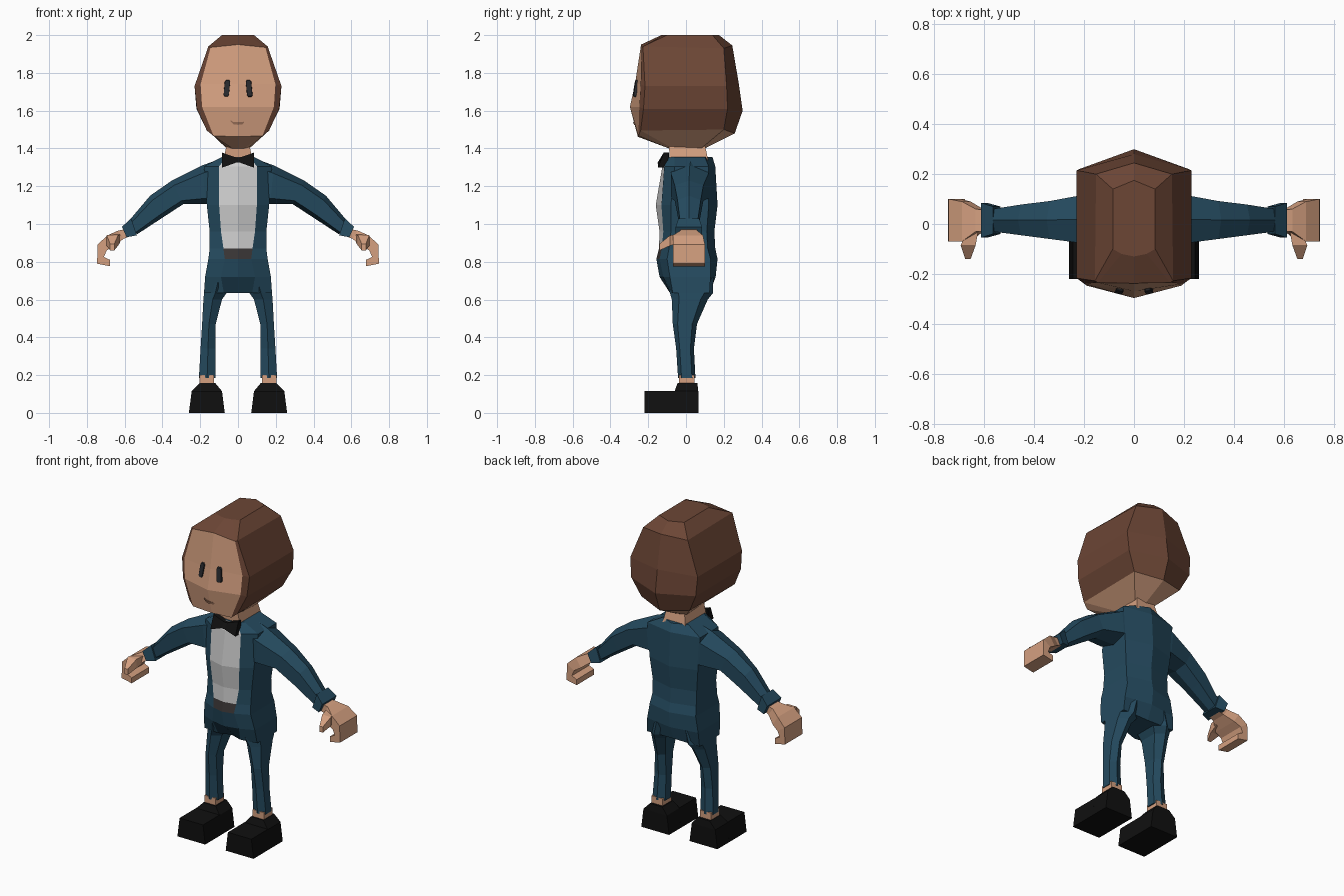
import bpy, bmesh
from mathutils import Vector

if "Cube" in bpy.data.objects:
    bpy.data.objects.remove(bpy.data.objects["Cube"])


def material(name, r, g, b):
    m = bpy.data.materials.new(name)
    m.use_nodes = True
    m.diffuse_color = (r, g, b, 1)
    bsdf = m.node_tree.nodes["Principled BSDF"]
    bsdf.inputs["Base Color"].default_value = (r, g, b, 1)
    bsdf.inputs["Roughness"].default_value = 0.8
    return m


SKIN = material("skin", 0.665, 0.352, 0.216)
HAIR = material("brown_hair", 0.15, 0.061, 0.036)
SUIT = material("blue_suit", 0.018, 0.069, 0.114)
SHIRT = material("white_shirt", 0.61, 0.61, 0.61)
BLACK = material("black", 0.005, 0.005, 0.005)
BELT = material("dark_belt", 0.04, 0.035, 0.035)
EYE = material("eye_grey", 0.022, 0.023, 0.027)
LIP = material("lip", 0.36, 0.18, 0.11)


def loft(name, rings, mats, rule=None):
    """Skin a list of equal rings; rule(row, column) picks the material."""
    bm = bmesh.new()
    rows = [[bm.verts.new(p) for p in ring] for ring in rings]
    n = len(rows[0])
    for r in range(len(rows) - 1):
        for c in range(n):
            d = (c + 1) % n
            f = bm.faces.new((rows[r][c], rows[r][d], rows[r + 1][d], rows[r + 1][c]))
            f.material_index = rule(r, c) if rule else 0
    bm.faces.new(rows[0])
    bm.faces.new(rows[-1])
    bmesh.ops.recalc_face_normals(bm, faces=bm.faces)
    mesh = bpy.data.meshes.new(name)
    bm.to_mesh(mesh)
    bm.free()
    for m in mats:
        mesh.materials.append(m)
    ob = bpy.data.objects.new(name, mesh)
    bpy.context.collection.objects.link(ob)
    return ob


def pair(name, rings, mat):
    """Left part plus its mirrored right twin."""
    for side, s in (("left_", 1), ("right_", -1)):
        loft(side + name, [[(s * x, y, z) for x, y, z in r] for r in rings], [mat])


def symmetric(half):
    """Half ring from front centre to back centre, closed by mirroring."""
    return half + [(-x, y, z) for x, y, z in half[-2:0:-1]]


def rect(z, x0, x1, y0, y1):
    return [(x0, y0, z), (x1, y0, z), (x1, y1, z), (x0, y1, z)]


# Head: columns are face centre, face edge, hair edge, back corner, back centre
head = [
    [(0, -.13, 2), (.05, -.12, 2), (.085, -.1, 2), (.085, .14, 2), (0, .175, 2)],
    [(0, -.238, 1.95), (.145, -.235, 1.935), (.157, -.228, 1.94), (.152, .2, 1.93), (0, .245, 1.945)],
    [(0, -.27, 1.74), (.198, -.24, 1.74), (.23, -.217, 1.73), (.23, .215, 1.73), (0, .28, 1.74)],
    [(0, -.297, 1.62), (.19, -.247, 1.62), (.218, -.225, 1.61), (.22, .22, 1.61), (0, .3, 1.6)],
    [(0, -.255, 1.462), (.13, -.252, 1.467), (.165, -.24, 1.495), (.165, .2, 1.5), (0, .258, 1.48)],
    [(0, -.09, 1.4), (.03, -.09, 1.4), (.05, -.07, 1.4), (.06, .08, 1.4), (0, .1, 1.4)],
]


def head_rule(r, c):
    if r == 0:
        return 0
    return 1 if r == 4 or c in (0, 7) else 0


loft("head", [symmetric(h) for h in head], [HAIR, SKIN], head_rule)
loft("neck", [rect(1.42, -.06, .06, -.09, .1), rect(1.3, -.085, .085, -.085, .125)], [SKIN])


def face_y(x, z):
    """Depth of the face surface at a point."""
    for a, b in zip(head[1:], head[2:]):
        if a[0][2] >= z >= b[0][2]:
            t = (a[0][2] - z) / (a[0][2] - b[0][2])
            mid = a[0][1] + t * (b[0][1] - a[0][1])
            edge = a[1][1] + t * (b[1][1] - a[1][1])
            width = a[1][0] + t * (b[1][0] - a[1][0])
            return mid + (edge - mid) * abs(x) / width


# Eyes: slim raised rounded plates
outline = [(-.5, -.8), (-.3, -1), (.3, -1), (.5, -.8), (.5, .8), (.3, 1), (-.3, 1), (-.5, .8)]
eye = []
for lift, size in ((.006, 1), (-.009, .9)):
    pts = [(.059 + .03 * u * size - .004 * v, 1.718 + .046 * v * size) for u, v in outline]
    eye.append([(x, face_y(x, z) + lift, z) for x, z in pts])
pair("eye", eye, EYE)

# Mouth: thin strip following the face
mouth = []
for x, top, low in ((-.04, 1.549, 1.543), (-.025, 1.541, 1.528), (0, 1.541, 1.525),
                    (.025, 1.541, 1.528), (.04, 1.549, 1.543)):
    mouth.append([(x, face_y(x, z) + d, z) for z, d in ((top, .003), (top, -.004), (low, -.004), (low, .003))])
loft("mouth", mouth, [LIP])

# Torso: z, front centre y, shirt edge, side x with front and back y, back centre y
torso = []
for z, fy, ex, ey, sx, s0, s1, by in (
        (1.355, -.1, .06, -.095, .085, -.06, .1, .14),
        (1.305, -.125, .1, -.115, .18, -.06, .12, .155),
        (1.1, -.16, .1, -.13, .165, -.08, .12, .167),
        (.96, -.14, .09, -.12, .15, -.08, .11, .15),
        (.87, -.143, .077, -.128, .15, -.09, .115, .155),
        (.815, -.157, .07, -.14, .157, -.1, .13, .167),
        (.72, -.14, .09, -.12, .174, -.085, .13, .157),
        (.635, -.06, .075, -.085, .18, -.07, .125, .12)):
    torso.append(symmetric([(0, fy, z), (ex, ey, z), (sx, s0, z), (sx, s1, z), (0, by, z)]))


def torso_rule(r, c):
    if c in (0, 7):
        return 1 if r < 4 else 2 if r == 4 else 0
    return 0


loft("jacket_and_shirt", torso, [SUIT, SHIRT, BELT], torso_rule)

# Bow tie: pinched in the middle
bow = []
for x, top, low, deep in ((-.085, 1.378, 1.298, .01), (-.01, 1.352, 1.325, .012),
                          (.01, 1.352, 1.325, .012), (.085, 1.378, 1.298, .01)):
    bow.append([(x, -.108 - deep, top), (x, -.138 - deep, low), (x, -.1, low), (x, -.09, top)])
loft("bow_tie", bow, [BLACK])


def sleeve_ring(xt, zt, xb, zb, y0, y1):
    """Six-sided section spanning a top and a bottom point."""
    top, low = Vector((xt, 0, zt)), Vector((xb, 0, zb))
    mid = (y0 + y1) / 2
    ring = []
    for y, t in ((mid, 0), (y0, .2), (y0, .85), (mid, 1), (y1, .85), (y1, .2)):
        p = top.lerp(low, t)
        ring.append((p.x, y, p.z))
    return ring


# Sleeves and flared cuffs
pair("sleeve", [sleeve_ring(*a) for a in (
    (.08, 1.35, .12, 1.11, -.07, .125),
    (.19, 1.31, .17, 1.105, -.08, .12),
    (.35, 1.23, .29, 1.105, -.06, .092),
    (.465, 1.15, .405, 1.03, -.045, .078),
    (.575, 1.02, .535, .945, -.03, .06))], SUIT)


def box_ring(xt, zt, xb, zb, y0, y1):
    return [(xt, y0, zt), (xt, y1, zt), (xb, y1, zb), (xb, y0, zb)]


pair("cuff", [box_ring(*a) for a in (
    (.566, 1.03, .535, .94, -.04, .07),
    (.614, .985, .59, .93, -.055, .085))], SUIT)

# Curled hands with thumbs
pair("hand", [box_ring(*a) for a in (
    (.585, .975, .57, .935, -.03, .055),
    (.635, .965, .605, .922, -.03, .06),
    (.69, .94, .655, .885, -.07, .09),
    (.743, .892, .695, .86, -.07, .1),
    (.746, .79, .71, .825, -.07, .1),
    (.677, .776, .677, .81, -.07, .1))], SKIN)
pair("thumb", [
    [(x0, y, z1), (x1, y, z1), (x1, y, z0), (x0, y, z0)]
    for y, x0, x1, z0, z1 in ((-.03, .625, .67, .9, .945), (-.085, .635, .695, .885, .94),
                              (-.14, .655, .677, .86, .895))], SKIN)


def leg_ring(z, x0, x1, y0, y1):
    """Six-sided section with a ridge at front and back."""
    mid, inset = (x0 + x1) / 2, (y1 - y0) * .2
    return [(mid, y0, z), (x1, y0 + inset, z), (x1, y1 - inset, z),
            (mid, y1, z), (x0, y1 - inset, z), (x0, y0 + inset, z)]


# Trouser legs
pair("trouser_leg", [leg_ring(*a) for a in (
    (.72, .03, .17, -.11, .145),
    (.635, .06, .18, -.085, .143),
    (.6, .085, .183, -.075, .115),
    (.47, .118, .19, -.07, .058),
    (.34, .12, .198, -.052, .042),
    (.185, .12, .207, -.042, .05))], SUIT)

# Ankles and shoes
pair("ankle", [rect(z, .127, .203, -.038, .046) for z in (.2, .145)], SKIN)
pair("shoe_heel", [rect(0, .07, .26, -.06, .065), rect(.115, .085, .245, -.06, .065),
                   rect(.157, .12, .205, -.045, .06)], BLACK)
pair("shoe_toe", [rect(0, .07, .26, -.22, -.05), rect(.117, .085, .245, -.22, -.05)], BLACK)
